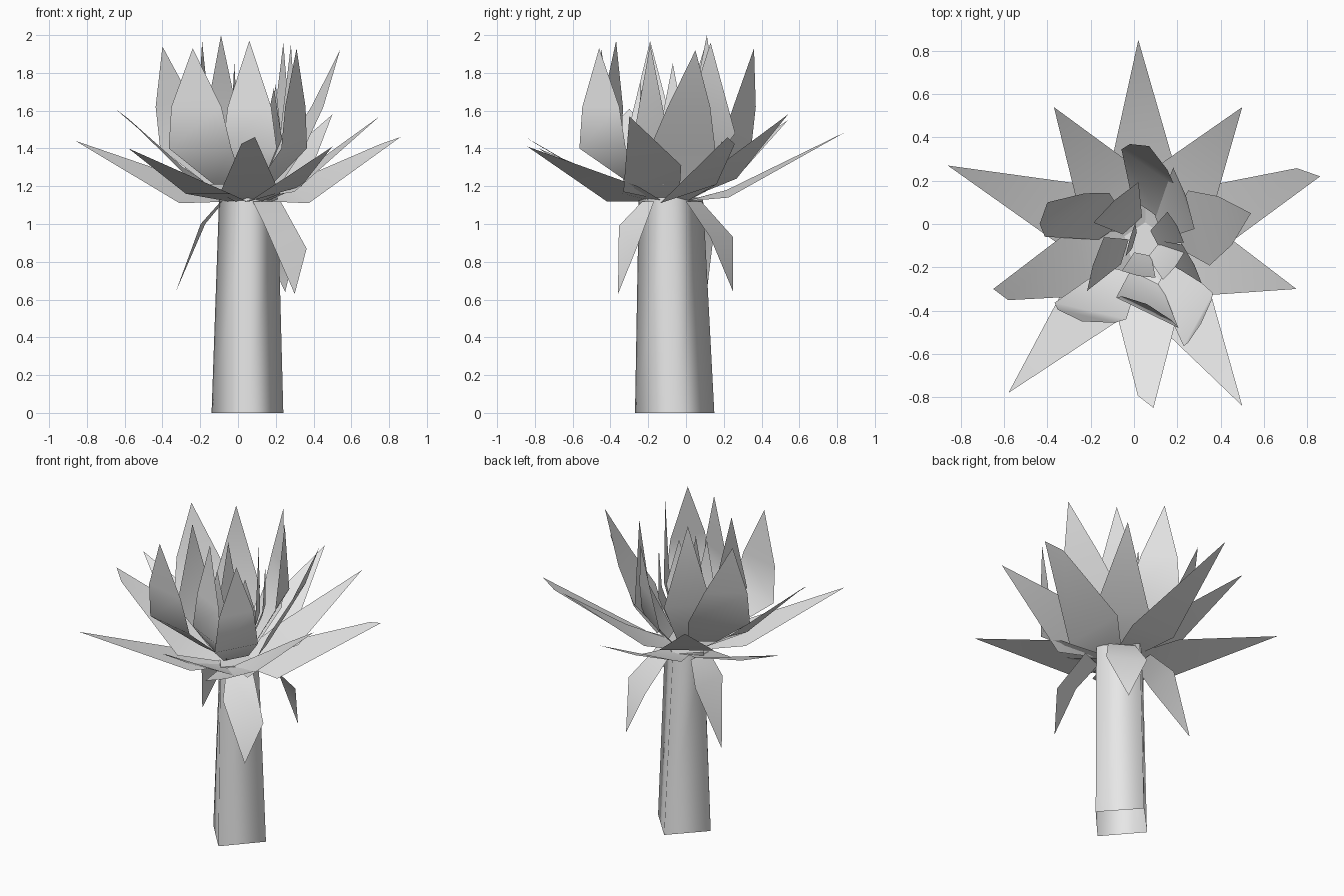
import bpy, bmesh, math
from mathutils import Vector, Matrix

cube = bpy.data.objects.get("Cube")
if cube:
    bpy.data.objects.remove(cube, do_unlink=True)

grey = bpy.data.materials.new("pale_grey")
grey.use_nodes = True
grey.diffuse_color = (0.8, 0.8, 0.8, 1)
grey.node_tree.nodes["Principled BSDF"].inputs["Base Color"].default_value = grey.diffuse_color

AXIS = Vector((0.05, -0.09, 0))


def make_object(name, bm):
    mesh = bpy.data.meshes.new(name)
    bm.to_mesh(mesh)
    bm.free()
    mesh.materials.append(grey)
    obj = bpy.data.objects.new(name, mesh)
    bpy.context.collection.objects.link(obj)


def petal(name, tip, rows, turn=0, tilt=0, blunt=0):
    """Folded leaf. Each row is (distance out, height, half width).
    turn swings the blade about z, tilt raises its left shoulder,
    blunt clips one side of the tip."""
    tip = Vector(tip)
    out = tip - AXIS
    out.z = 0
    out.normalize()
    side = Matrix.Rotation(math.radians(turn), 3, 'Z') @ Vector((-out.y, out.x, 0))

    bm = bmesh.new()
    pairs = []
    for i, (r, z, half) in enumerate(rows):
        lift = tilt if i else 0
        pairs.append([bm.verts.new(AXIS + out * r + side * half * s + Vector((0, 0, z + lift * s)))
                      for s in (-1, 1)])
    for (a, b), (c, d) in zip(pairs, pairs[1:]):
        bm.faces.new((a, c, d, b))
    left, right = pairs[-1]
    top = [bm.verts.new(tip)]
    if blunt:
        # Clipped corner beside the tip
        shoulder = right if blunt > 0 else left
        corner = tip.lerp(shoulder.co, abs(blunt)) + side * math.copysign(0.05, blunt)
        top.append(bm.verts.new(corner))
        if blunt < 0:
            top.reverse()
    bm.faces.new([left] + top + [right])
    for face in bm.faces:
        face.smooth = True
    make_object(name, bm)


def reach(tip):
    return math.hypot(tip[0] - AXIS.x, tip[1] - AXIS.y)


# Four-sided tapering stem, open underneath
bm = bmesh.new()
foot = ((0.24, -0.06), (0.05, 0.15), (-0.14, -0.05), (0.05, -0.27))
neck = ((0.21, -0.09), (0.03, 0.09), (-0.10, -0.04), (0.05, -0.25))
low, high = [[bm.verts.new((x, y, z)) for x, y in ring] for ring, z in ((foot, 0), (neck, 1.14))]
for i in range(4):
    j = (i + 1) % 4
    bm.faces.new((low[i], low[j], high[j], high[i])).smooth = True
for edge in bm.faces.new(high).edges:
    edge.smooth = False
make_object("stem", bm)

# Drooping leaves: tip, swing, tilt, shoulder fraction and height
drooping = (((0.30, -0.36, 0.63), -20, -0.06, 0.81, 0.93),
            ((0.25, 0.25, 0.64), 0, 0, 0.82, 0.93),
            ((-0.33, 0.11, 0.64), 22, 0, 0.62, 1.0))
for i, (tip, turn, tilt, part, z) in enumerate(drooping):
    rows = ((0.15, 1.12, 0.08), (part * reach(tip), z, 0.12))
    petal(f"drooping_leaf_{i}", tip, rows, turn, tilt)

# Lowest spreading petals
spread = (((0.02, 0.85, 1.49), 0.02, 0), ((0.86, 0.22, 1.46), 0.05, 0.15),
          ((0.50, -0.84, 1.41), 0.04, 0), ((0.09, -0.85, 1.46), 0, -0.12),
          ((-0.58, -0.78, 1.40), 0, 0), ((-0.86, 0.27, 1.44), -0.05, 0))
for i, (tip, tilt, blunt) in enumerate(spread):
    rows = ((0.08, 1.12, 0.07), (0.33 * reach(tip), 1.16, 0.16))
    petal(f"spreading_petal_{i}", tip, rows, 0, tilt, blunt)

# Second whorl, a little steeper
raised = (((0.50, 0.54, 1.58), 0, 0), ((0.75, -0.30, 1.57), 0.07, 0),
          ((-0.65, -0.30, 1.61), -0.06, 0.12), ((-0.37, 0.54, 1.55), 0, 0))
for i, (tip, tilt, blunt) in enumerate(raised):
    rows = ((0.08, 1.14, 0.08), (0.42 * reach(tip), 1.24, 0.16))
    petal(f"raised_petal_{i}", tip, rows, 0, tilt, blunt)

# Upright cup petals: tip, swing, shoulder distance, half width, fullness
cup = (((0.06, -0.37, 1.97), -28, 0.32, 0.16, 0.8), ((-0.24, -0.45, 1.93), 26, 0.40, 0.17, 0.8),
       ((-0.40, 0.10, 1.94), -33, 0.34, 0.18, 0.7), ((0.07, 0.36, 1.93), -32, 0.35, 0.15, 0.7),
       ((0.54, 0.05, 1.92), 0, 0.26, 0.18, 0.65), ((0.31, -0.46, 1.93), 26, 0.43, 0.14, 0.8))
for i, (tip, turn, out, half, full) in enumerate(cup):
    rows = ((0.16, 1.21, 0.08), (out, 1.40, half), ((out + reach(tip)) / 2, 1.62, half * full))
    petal(f"cup_petal_{i}", tip, rows, turn)

# Inner petals, narrower and closer to the middle
inner = (((-0.19, -0.19, 1.97), -40, 0.13), ((-0.09, 0.11, 2.0), 7, 0.14),
         ((0.24, 0.13, 1.96), -30, 0.15), ((0.28, -0.19, 1.95), 50, 0.10))
for i, (tip, turn, half) in enumerate(inner):
    rows = ((0.10, 1.20, 0.06), (0.95 * reach(tip), 1.48, half))
    petal(f"inner_petal_{i}", tip, rows, turn)

# Small heart petals
heart = ((-0.02, -0.07, 1.85), (0.02, -0.24, 1.75), (0.19, -0.20, 1.72), (0.20, -0.01, 1.74))
for i, tip in enumerate(heart):
    rows = ((0.05, 1.17, 0.04), (0.95 * reach(tip), 1.45, 0.08))
    petal(f"heart_petal_{i}", tip, rows)
